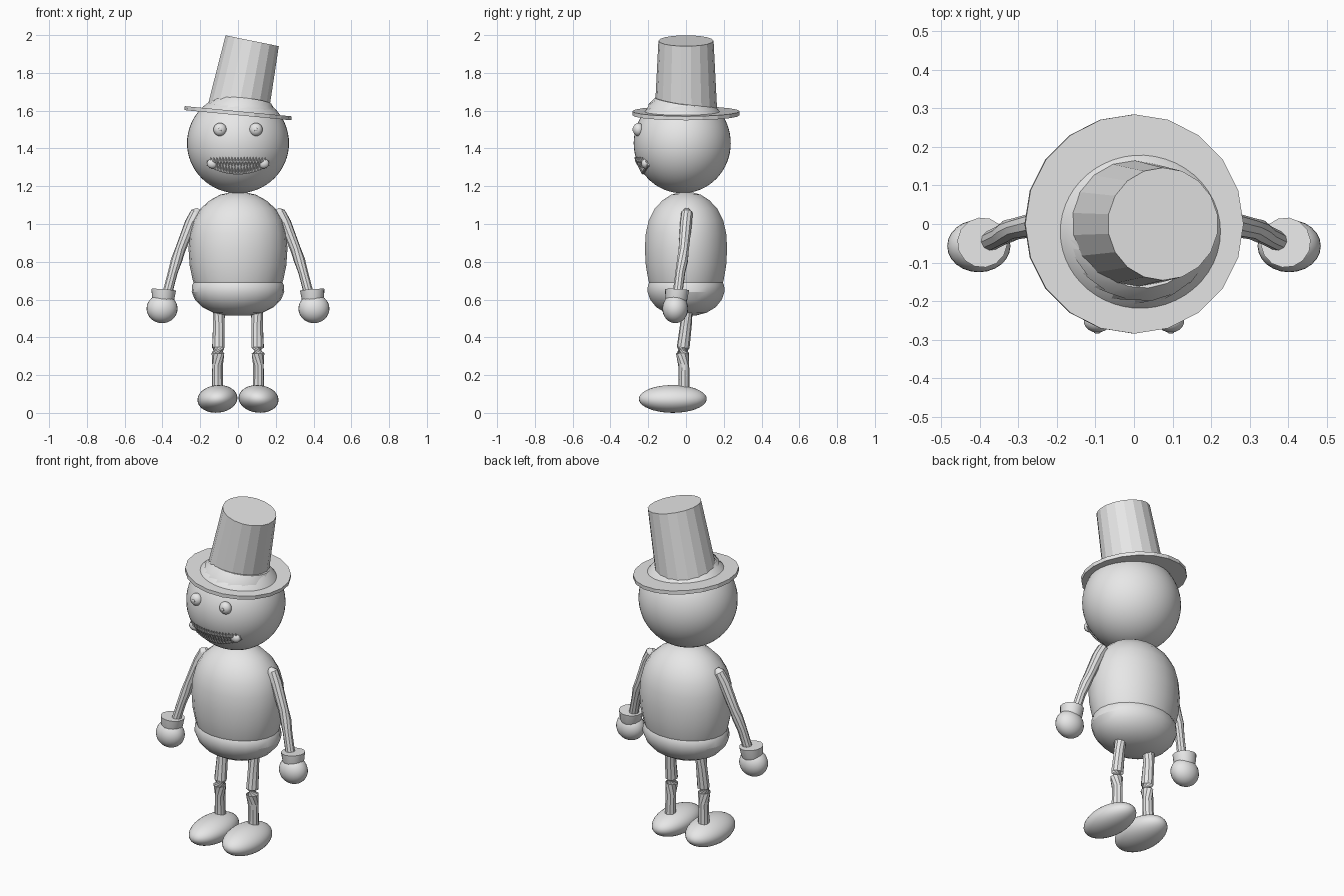
import bpy, bmesh, math
from mathutils import Vector

cube = bpy.data.objects.get("Cube")
if cube:
    bpy.data.objects.remove(cube, do_unlink=True)

grey = bpy.data.materials.new("plain_grey")
grey.use_nodes = True
grey.diffuse_color = (0.8, 0.8, 0.8, 1)
grey.node_tree.nodes["Principled BSDF"].inputs["Base Color"].default_value = (0.8, 0.8, 0.8, 1)


def finish(name, bm, smooth):
    bmesh.ops.recalc_face_normals(bm, faces=bm.faces)
    mesh = bpy.data.meshes.new(name)
    bm.to_mesh(mesh)
    bm.free()
    mesh.materials.append(grey)
    obj = bpy.data.objects.new(name, mesh)
    bpy.context.collection.objects.link(obj)
    if smooth:
        bpy.ops.object.select_all(action='DESELECT')
        obj.select_set(True)
        bpy.context.view_layer.objects.active = obj
        bpy.ops.object.shade_smooth_by_angle(angle=math.radians(smooth))
    return obj


def add_loft(bm, path, sides, squash=1):
    """Rings of (point, radius) joined into a closed skin."""
    pts = [Vector(p) for p, r in path]
    rings = []
    for i, (p, r) in enumerate(path):
        d = pts[min(i + 1, len(pts) - 1)] - pts[max(i - 1, 0)]
        q = d.to_track_quat('Z', 'Y')
        ring = []
        for k in range(sides):
            a = math.tau * k / sides
            ring.append(bm.verts.new(pts[i] + q @ Vector((r * math.cos(a), r * squash * math.sin(a), 0))))
        rings.append(ring)
    for a, b in zip(rings, rings[1:]):
        for k in range(sides):
            n = (k + 1) % sides
            bm.faces.new((a[k], a[n], b[n], b[k]))
    bm.faces.new(rings[0])
    bm.faces.new(rings[-1])


def loft(name, path, sides, smooth=0, squash=1):
    bm = bmesh.new()
    add_loft(bm, path, sides, squash)
    return finish(name, bm, smooth)


def ball(name, centre, radii, segs=32, rings=20, smooth=180, roll=0):
    bm = bmesh.new()
    bmesh.ops.create_uvsphere(bm, u_segments=segs, v_segments=rings, radius=1)
    bmesh.ops.scale(bm, vec=radii, verts=bm.verts)
    obj = finish(name, bm, smooth)
    obj.location = centre
    obj.rotation_euler.y = roll
    return obj


# Head
HEAD = Vector((0, -0.02, 1.428))
HEAD_R = Vector((0.27, 0.257, 0.265))
ball("head", HEAD, HEAD_R, 48, 32)


def on_face(x, z, lift=0.0):
    """Point on the front of the head at x, z."""
    u = 1 - (x / HEAD_R.x) ** 2 - ((z - HEAD.z) / HEAD_R.z) ** 2
    return Vector((x, HEAD.y - HEAD_R.y * math.sqrt(max(u, 0)) - lift, z))


# Body with a rounded hem
profile = [(0.515, 0.06), (0.53, 0.13), (0.56, 0.19), (0.60, 0.228), (0.64, 0.245),
           (0.675, 0.243), (0.69, 0.235), (0.705, 0.24), (0.78, 0.256), (0.87, 0.262),
           (0.95, 0.256), (1.02, 0.237), (1.08, 0.2), (1.125, 0.15), (1.155, 0.095), (1.17, 0.03)]
loft("body", [((0, 0, z), r) for z, r in profile], 22, 25, 0.84)

# Tilted top hat
loft("hat_brim", [((-0.001, 0, 1.576), 0.284), ((0.001, 0, 1.597), 0.284)], 20)
loft("hat_skirt", [((0.015, -0.015, 1.583), 0.2), ((0.019, -0.013, 1.612), 0.188),
                   ((0.022, -0.008, 1.645), 0.16)], 20, 40)
loft("hat_crown", [((0, 0, 1.60), 0.165), ((0.075, 0, 1.97), 0.146)], 18, 15)

# Limbs, hands and feet on both sides
for side, s in (("left", 1), ("right", -1)):
    arm = [((0.205, 0.005, 1.078), 0.012), ((0.222, 0.005, 1.06), 0.03), ((0.25, 0, 1.005), 0.032),
           ((0.305, -0.012, 0.865), 0.028), ((0.325, -0.018, 0.81), 0.03),
           ((0.345, -0.03, 0.745), 0.026), ((0.375, -0.045, 0.63), 0.026)]
    loft(side + "_arm", [((s * p[0], p[1], p[2]), r) for p, r in arm], 10, 30)
    loft(side + "_cuff", [((s * 0.398, -0.052, 0.595), 0.056), ((s * 0.396, -0.05, 0.61), 0.06),
                          ((s * 0.393, -0.048, 0.652), 0.065)], 14, 30)
    ball(side + "_hand", (s * 0.402, -0.057, 0.552), (0.082, 0.068, 0.077), 24, 16)
    leg = [((0.098, 0.005, 0.58), 0.033), ((0.102, 0, 0.47), 0.031), ((0.104, -0.015, 0.345), 0.034),
           ((0.106, -0.018, 0.315), 0.035), ((0.108, -0.012, 0.25), 0.029), ((0.109, -0.01, 0.1), 0.031)]
    loft(side + "_leg", [((s * p[0], p[1], p[2]), r) for p, r in leg], 10, 30)
    ball(side + "_foot", (s * 0.109, -0.07, 0.074), (0.106, 0.18, 0.073), 32, 20, 180, s * 0.1)
    ball(side + "_eye", (s * 0.095, -0.252, 1.5), (0.035, 0.029, 0.035), 20, 14)
    ball(side + "_pupil", (s * 0.095, -0.28, 1.5), (0.009, 0.004, 0.009), 12, 8)

# Curved lips
HALF = 0.16


def lip(x, base, bow):
    return base - bow * (1 - (x / HALF) ** 2)


steps = [HALF * i / 8 for i in range(-8, 9)]
for name, base, bow in (("upper_lip", 1.33, 0.0), ("lower_lip", 1.315, 0.045)):
    loft(name, [(on_face(x, lip(x, base, bow), 0.001), 0.008) for x in steps], 8, 40)

# Rows of pointed teeth
bm = bmesh.new()
for i in range(-9, 10):
    x = i * 0.016
    long = 0.03 + 0.008 * (i % 2)
    for z, tip in ((1.335, -long), (1.33, 0.024), (lip(x, 1.31, 0.04), long)):
        root = on_face(x, z, 0.002)
        end = on_face(x, z + tip, 0.006)
        add_loft(bm, [(root, 0.009), (end, 0.001)], 6)
finish("teeth", bm, 0)

# Rounded mouth corners
for side, s in (("left", 1), ("right", -1)):
    ball(side + "_mouth_corner", on_face(s * 0.135, 1.32), (0.03, 0.02, 0.026), 16, 10)
